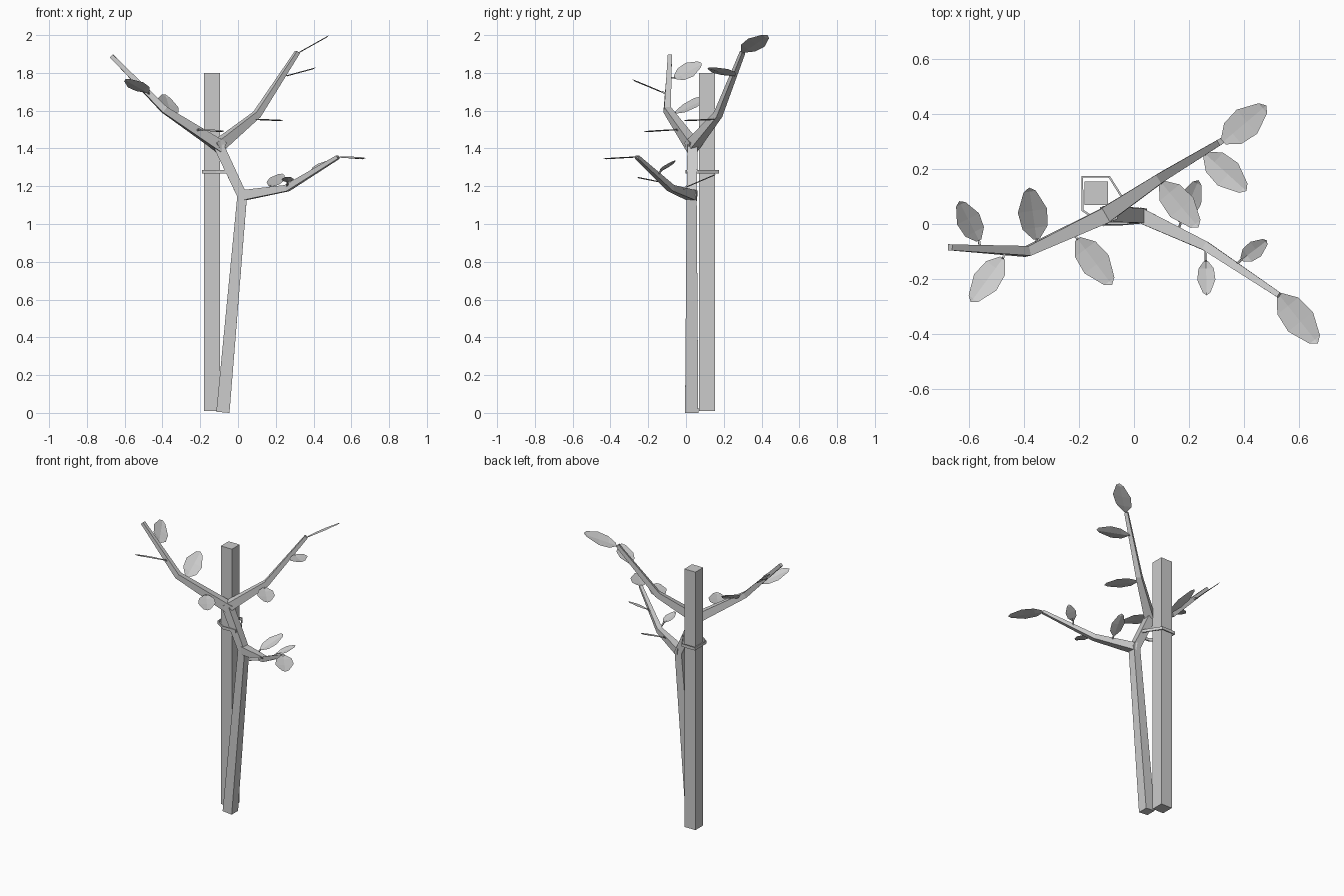
import bpy
import bmesh
from mathutils import Vector

if "Cube" in bpy.data.objects:
    bpy.data.objects.remove(bpy.data.objects["Cube"])

grey = bpy.data.materials.new("plain grey")
grey.use_nodes = True
GREY = (0.6, 0.6, 0.6, 1)
grey.diffuse_color = GREY
grey.node_tree.nodes["Principled BSDF"].inputs["Base Color"].default_value = GREY


def finish(bm, name):
    mesh = bpy.data.meshes.new(name)
    bmesh.ops.recalc_face_normals(bm, faces=bm.faces[:])
    bm.to_mesh(mesh)
    bm.free()
    mesh.materials.append(grey)
    obj = bpy.data.objects.new(name, mesh)
    bpy.context.collection.objects.link(obj)
    return obj


def tube(name, points, widths, up):
    """Square tapering limb along a path, mitred at the bends."""
    pts = [Vector(p) for p in points]
    dirs = [(b - a).normalized() for a, b in zip(pts, pts[1:])]
    bm = bmesh.new()
    rings = []
    for i, (p, w) in enumerate(zip(pts, widths)):
        t = (dirs[max(i - 1, 0)] + dirs[min(i, len(dirs) - 1)]).normalized()
        side = t.cross(Vector(up)).normalized()
        top = side.cross(t)
        rings.append([bm.verts.new(p + (side * a + top * b) * w / 2)
                      for a, b in ((-1, -1), (1, -1), (1, 1), (-1, 1))])
    for r, s in zip(rings, rings[1:]):
        for k in range(4):
            n = (k + 1) % 4
            bm.faces.new((r[k], r[n], s[n], s[k]))
    bm.faces.new(rings[0][::-1])
    bm.faces.new(rings[-1])
    return finish(bm, name)


def leaf(name, base, z, tip, width, slope, stem_from=None):
    """Leaf drawn in plan, lifted onto a sloping plane, creased at the midrib."""
    base, tip = Vector(base), Vector(tip)
    along = tip - base
    across = Vector((-along.y, along.x)).normalized() * width / 2
    bm = bmesh.new()

    def vert(t, s, drop=0.0):
        q = along * t + across * s
        h = z + q.x * slope[0] + q.y * slope[1] - drop
        return bm.verts.new((base.x + q.x, base.y + q.y, h))

    outline = ((0.0, 0.22), (0.22, 0.85), (0.55, 1.0), (0.92, 0.42))
    rib = [vert(t, 0, 0.006) for t, _ in outline] + [vert(1.0, 0)]
    for sgn in (-1, 1):
        edge = [vert(t, s * sgn) for t, s in outline]
        for i in range(3):
            bm.faces.new((rib[i], rib[i + 1], edge[i + 1], edge[i]))
        bm.faces.new((rib[3], rib[4], edge[3]))
    finish(bm, name)
    if stem_from:
        end = (base.x, base.y, z)
        tube(name + "_stem", [stem_from, end], [0.008, 0.008], (0.1, 0.2, 1))


# Support stake
bm = bmesh.new()
bmesh.ops.create_cube(bm, size=1)
for v in bm.verts:
    v.co = Vector((-0.138 + v.co.x * 0.085, 0.112 + v.co.y * 0.085, 0.905 + v.co.z * 1.79))
finish(bm, "stake")

# Trunk and branches
tube("trunk", [(-0.08, 0.03, 0.003), (0.022, 0.03, 1.15), (-0.1, 0.035, 1.41)],
     [0.07, 0.053, 0.055], (0, 1, 0))
tube("lower_branch", [(0.015, 0.035, 1.15), (0.26, -0.08, 1.19), (0.53, -0.26, 1.355)],
     [0.055, 0.034, 0.02], (0, 0, 1))
tube("upper_left_branch", [(-0.085, 0.04, 1.405), (-0.39, -0.1, 1.605), (-0.67, -0.085, 1.89)],
     [0.06, 0.036, 0.022], (0, 0, 1))
tube("upper_right_branch", [(-0.115, 0.025, 1.405), (0.1, 0.17, 1.58), (0.315, 0.3, 1.91)],
     [0.06, 0.036, 0.022], (0, 0, 1))

# Tie band around stake and trunk
loop = [(-0.188, 0.05), (-0.188, 0.172), (-0.09, 0.172),
        (-0.02, 0.06), (-0.02, 0.002), (-0.115, 0.002)]
bm = bmesh.new()
low = [bm.verts.new((x, y, 1.267)) for x, y in loop]
high = [bm.verts.new((x, y, 1.287)) for x, y in loop]
for i in range(len(loop)):
    j = (i + 1) % len(loop)
    bm.faces.new((low[i], low[j], high[j], high[i]))
band = finish(bm, "tie_band")
wall = band.modifiers.new("thickness", "SOLIDIFY")
wall.thickness = 0.008
wall.offset = 0

# Leaves of the upper right branch
leaf("right_tip_leaf", (0.325, 0.3), 1.912, (0.482, 0.432), 0.115, (0.56, 0))
leaf("right_middle_leaf", (0.26, 0.255), 1.788, (0.41, 0.12), 0.11, (0.27, 0), (0.235, 0.25, 1.785))
leaf("right_inner_leaf", (0.1, 0.15), 1.556, (0.235, -0.012), 0.11, (-0.02, 0.02), (0.09, 0.16, 1.57))

# Leaves of the lower branch
leaf("low_inner_leaf", (0.17, 0.005), 1.2, (0.235, 0.16), 0.085, (0.0, 0.43), (0.16, -0.03, 1.175))
leaf("low_front_leaf", (0.262, -0.135), 1.225, (0.265, -0.26), 0.066, (0, -0.2), (0.262, -0.085, 1.195))
leaf("low_back_leaf", (0.392, -0.13), 1.285, (0.485, -0.06), 0.066, (0.25, 0.4), (0.37, -0.15, 1.26))
leaf("low_tip_leaf", (0.53, -0.26), 1.358, (0.67, -0.435), 0.115, (-0.01, 0.05))

# Leaves of the upper left branch
leaf("left_inner_leaf", (-0.205, -0.055), 1.502, (-0.08, -0.222), 0.11, (-0.02, 0.05), (-0.225, -0.03, 1.49))
leaf("left_back_leaf", (-0.355, -0.055), 1.59, (-0.382, 0.133), 0.108, (-0.5, 0.43), (-0.35, -0.085, 1.58))
leaf("left_front_leaf", (-0.478, -0.125), 1.7, (-0.595, -0.285), 0.1, (0.02, -0.43), (-0.465, -0.095, 1.68))
leaf("left_outer_leaf", (-0.565, -0.06), 1.775, (-0.637, 0.083), 0.09, (-0.93, 0.07), (-0.56, -0.09, 1.775))
